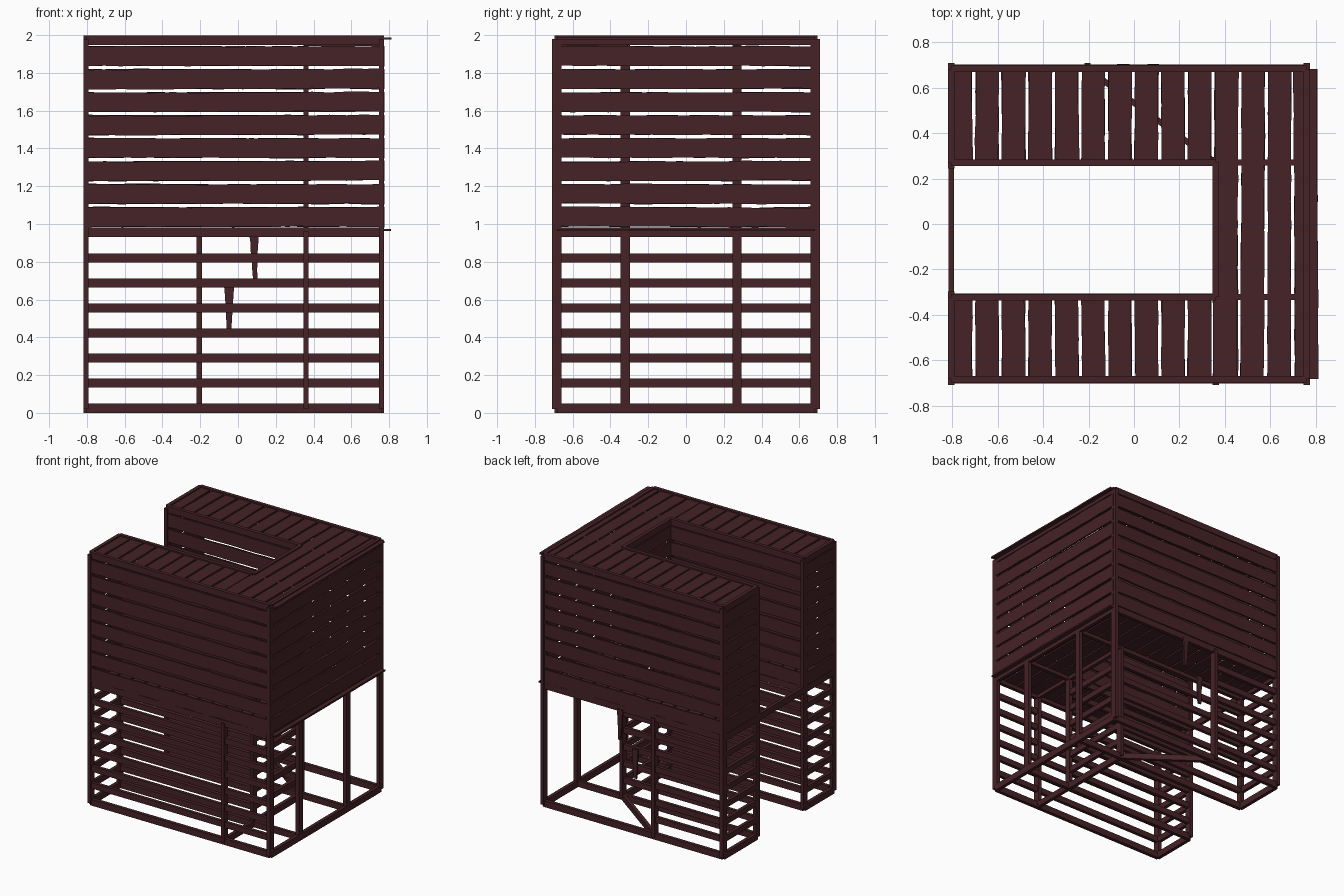
import bpy, bmesh, math, random
from mathutils import Vector

if "Cube" in bpy.data.objects:
    bpy.data.objects.remove(bpy.data.objects["Cube"])

random.seed(4)
wood = bpy.data.materials.new("dark_red_wood")
wood.diffuse_color = (0.06, 0.016, 0.02, 1)
wood.use_nodes = True
wood.node_tree.nodes["Principled BSDF"].inputs["Base Color"].default_value = wood.diffuse_color
UP = Vector((0, 0, 1))


def bar(bm, a, b, wide_dir, wide, thick, rough=0.0, segs=1, taper=1.0):
    """Straight timber from a to b, optionally with uneven hewn edges."""
    a, b, w = Vector(a), Vector(b), Vector(wide_dir).normalized()
    t = (b - a).normalized().cross(w)
    rings = []
    for i in range(segs + 1):
        f = i / segs
        c = a.lerp(b, f)
        k = 1 + (taper - 1) * f
        hi = wide / 2 * k - random.uniform(0, rough)
        lo = -wide / 2 * k + random.uniform(0, rough)
        rings.append([bm.verts.new(c + w * u + t * v * thick / 2)
                      for u, v in ((lo, -1), (hi, -1), (hi, 1), (lo, 1))])
    for r, s in zip(rings, rings[1:]):
        for j in range(4):
            bm.faces.new((r[j], r[(j + 1) % 4], s[(j + 1) % 4], s[j]))
    bm.faces.new(rings[0])
    bm.faces.new(rings[-1])


def finish(bm, name):
    bmesh.ops.recalc_face_normals(bm, faces=bm.faces)
    me = bpy.data.meshes.new(name)
    bm.to_mesh(me)
    bm.free()
    me.materials.append(wood)
    bpy.context.collection.objects.link(bpy.data.objects.new(name, me))


# Plan lines of the U: outer left/right, inner back, outer/inner sides
XL, XI, XR = -0.805, 0.36, 0.76
YF, YFI, YBI, YB = -0.683, -0.322, 0.27, 0.683
XD = -0.205  # door post

# Upright posts
bm = bmesh.new()
for x, y in ((XL, YF), (XL, YFI), (XL, YBI), (XL, YB), (XI, YFI), (XI, YBI), (XR, YF), (XR, YB)):
    s = 0.012 * (1 if y > 0 else -1) if abs(y) > 0.5 else 0
    bar(bm, (x, y + s * 0.1, 0.02), (x, y + s * 0.1, 1.98), (0, 1, 0), 0.05, 0.028)
for x, y in ((XI, YF), (XD, YB), (XR, YFI), (XR, YBI)):
    bar(bm, (x, y, 0.02), (x, y, 0.96), (0, 1, 0), 0.05, 0.028)
finish(bm, "posts")

# Wall runs: start, end, outward offset, end of lower rails (None = open below)
walls = {
    "front_wall": ((XL, YF), (XR, YF), (0, -0.012), (XR, YF)),
    "back_wall": ((XL, YB), (XR, YB), (0, 0.012), (XD, YB)),
    "right_wall": ((XR, YF), (XR, YB), (0.008, 0), None),
    "inner_front_wall": ((XL, YFI), (XI, YFI), (0, 0.008), (XI, YFI)),
    "inner_back_wall": ((XL, YBI), (XI, YBI), (0, -0.008), (XI, YBI)),
    "inner_right_wall": ((XI, YFI), (XI, YBI), (-0.006, 0), (XI, YBI)),
    "front_end_wall": ((XL, YF), (XL, YFI), (-0.006, 0), (XL, YFI)),
    "back_end_wall": ((XL, YBI), (XL, YB), (-0.006, 0), (XL, YB)),
}
for name, (p, q, o, low) in walls.items():
    # Sill, middle and top beams
    bm = bmesh.new()
    for z in (0.025, 0.957, 1.973):
        bar(bm, (*p, z), (*q, z), UP, 0.05, 0.028)
    finish(bm, name + "_beams")
    # Upper planks
    bm = bmesh.new()
    n = max(4, int((Vector(q) - Vector(p)).length / 0.09))
    for k in range(8):
        z = 1.889 - 0.1217 * k
        j = random.uniform(-0.003, 0.003)
        bar(bm, (p[0] + o[0], p[1] + o[1], z + j), (q[0] + o[0], q[1] + o[1], z - j),
            UP, 0.108, 0.014, 0.005, n)
    finish(bm, name + "_planks")
    # Lower rails
    if low:
        bm = bmesh.new()
        for k in range(6):
            z = 0.158 + 0.1325 * k
            bar(bm, (*p, z), (*low, z), UP, 0.046, 0.026)
        finish(bm, name + "_rails")

# Cross ties: right bay, courtyard opening and floor diagonal
bm = bmesh.new()
for z in (0.025, 0.957, 1.965):
    for y in (YFI, YBI):
        bar(bm, (XI, y, z), (XR, y, z), UP, 0.046, 0.026)
    bar(bm, (XI, YF, z), (XI, YFI, z), UP, 0.046, 0.026)
bar(bm, (XL, YFI, 0.957), (XL, YBI, 0.957), UP, 0.05, 0.024)
bar(bm, (XI, YBI, 0.025), (XD, YB, 0.025), UP, 0.046, 0.026)
finish(bm, "cross_ties")

# Loft floor and roof decks, laid across the U
for name, z in (("loft_floor", 0.968), ("roof_deck", 1.982)):
    bm = bmesh.new()
    for k in range(14):
        x = -0.764 + 0.117 * k
        runs = ((YF, YFI), (YBI, YB)) if k < 10 else ((YF, YB),)
        for y0, y1 in runs:
            j = random.uniform(-0.004, 0.004)
            bar(bm, (x + j, y0, z), (x - j, y1, z), (1, 0, 0), 0.106, 0.012, 0.004,
                4 if k < 10 else 14)
    finish(bm, name)

# Broken boards hanging in the open back bay
bm = bmesh.new()
bar(bm, (0.085, 0.697, 0.95), (0.09, 0.697, 0.71), (1, 0, 0), 0.056, 0.014, 0.005, 5, 0.45)
bar(bm, (-0.047, 0.697, 0.44), (-0.047, 0.697, 0.67), (1, 0, 0), 0.03, 0.014, 0.003, 5, 1.8)
finish(bm, "broken_boards")
